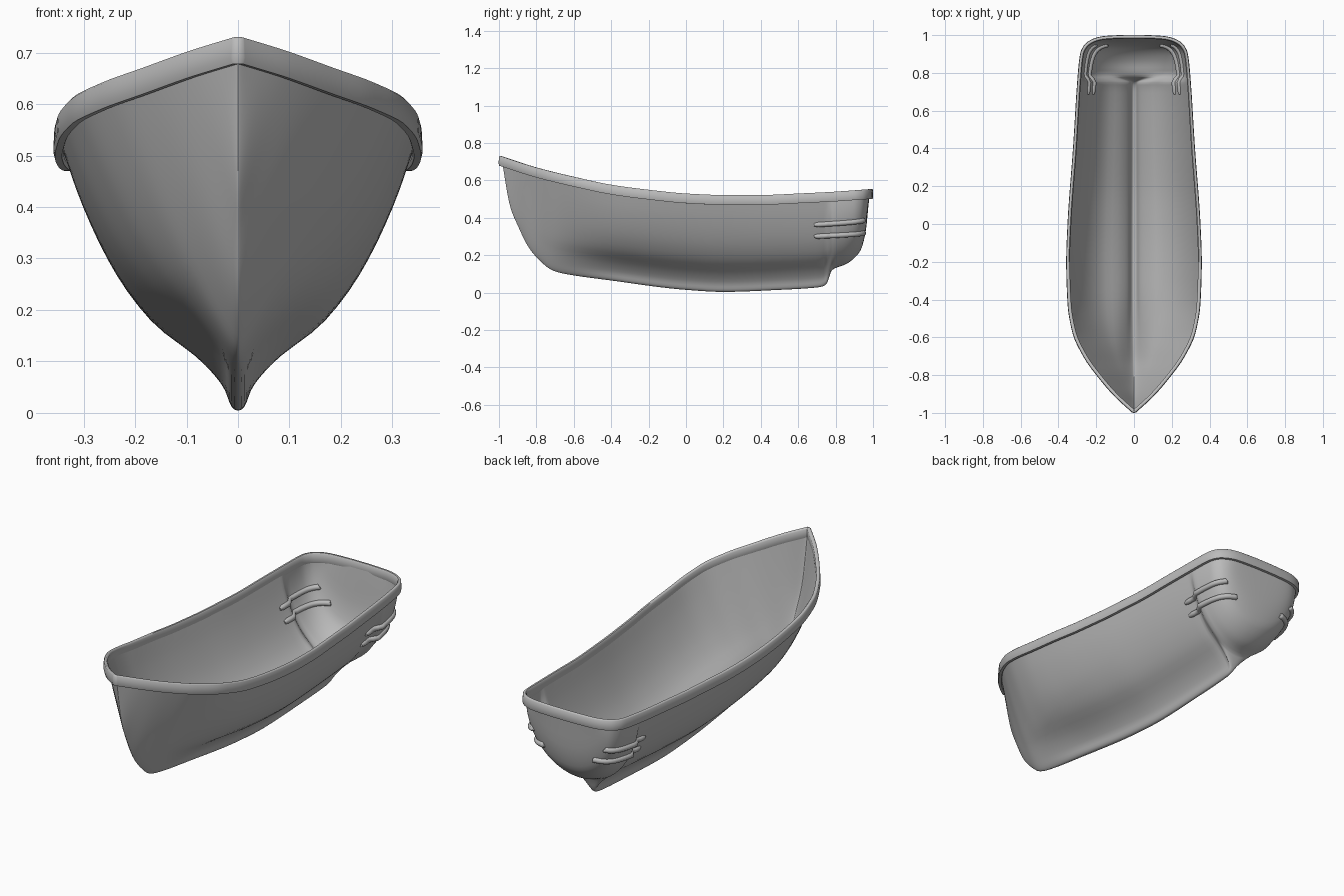
import bpy, bmesh, math
from mathutils import Vector

if "Cube" in bpy.data.objects:
    bpy.data.objects.remove(bpy.data.objects["Cube"])

grey = bpy.data.materials.new("plain grey")
grey.use_nodes = True
grey.diffuse_color = (0.5, 0.5, 0.5, 1)
grey.node_tree.nodes["Principled BSDF"].inputs["Base Color"].default_value = (0.5, 0.5, 0.5, 1)


def smooth_curve(*pts):
    """Monotone cubic through the points, returned as a function."""
    n = len(pts)
    d = [(b[1] - a[1]) / (b[0] - a[0]) for a, b in zip(pts, pts[1:])]
    m = [d[0]] + [0 if a * b <= 0 else 2 * a * b / (a + b) for a, b in zip(d, d[1:])] + [d[-1]]

    def f(x):
        x = min(max(x, pts[0][0]), pts[-1][0])
        i = max(k for k in range(n - 1) if pts[k][0] <= x)
        h = pts[i + 1][0] - pts[i][0]
        s = (x - pts[i][0]) / h
        return ((1 + 2 * s) * (1 - s) ** 2 * pts[i][1] + s * s * (3 - 2 * s) * pts[i + 1][1]
                + h * s * (1 - s) * ((1 - s) * m[i] - s * m[i + 1]))
    return f


def ramp(x, a, b):
    s = min(max((x - a) / (b - a), 0), 1)
    return s * s * (3 - 2 * s)


# Lines of the boat along its length
keel = smooth_curve((-.985, .71), (-.94, .46), (-.9, .36), (-.84, .24), (-.78, .17), (-.72, .122),
                    (-.66, .103), (-.4, .065), (0, .015), (.2, .004), (.5, .015), (.72, .03),
                    (.75, .045), (.765, .08), (.78, .12), (.86, .155), (.93, .22), (.96, .32),
                    (.975, .46), (.982, .53))
rim_top = smooth_curve((-1, .735), (-.8, .67), (-.6, .62), (-.4, .577), (-.2, .55), (0, .53),
                       (.2, .522), (.4, .522), (.6, .53), (.8, .54), (1, .555))
beam = smooth_curve((-.985, 0), (-.9, .092), (-.8, .178), (-.7, .25), (-.57, .31), (-.42, .335),
                    (-.2, .342), (0, .335), (.4, .306), (.8, .28), (.9, .268), (.94, .248),
                    (.965, .21), (.978, .16), (.982, .1))
mid_section = smooth_curve((0, 0), (.008, .03), (.09, .085), (.19, .21), (.35, .51),
                           (.54, .72), (.8, .9), (1, 1))


def hull_top(y):
    return rim_top(y) - .03


def half_width(y, t):
    """Half width at height fraction t between keel and hull top."""
    bow, stern = 1 - ramp(y, -.85, -.3), ramp(y, .745, .79)
    shape = mid_section(t)
    shape += (t ** .8 - shape) * bow
    shape += (math.sqrt(max(0, 1 - (1 - t) ** 2)) - shape) * stern
    return beam(y) * shape


def half_mesh(name, rows, cyclic=False):
    """Skin rows of points and mirror the result across the middle."""
    bm = bmesh.new()
    grid = [[bm.verts.new(p) for p in row] for row in rows]
    n = len(rows[0])
    for a, b in zip(grid, grid[1:]):
        for j in range(n if cyclic else n - 1):
            k = (j + 1) % n
            bm.faces.new((a[j], b[j], b[k], a[k]))
    bmesh.ops.remove_doubles(bm, verts=bm.verts, dist=.0002)
    mesh = bpy.data.meshes.new(name)
    bm.to_mesh(mesh)
    bm.free()
    ob = bpy.data.objects.new(name, mesh)
    bpy.context.collection.objects.link(ob)
    mesh.materials.append(grey)
    mirror = ob.modifiers.new("mirror", "MIRROR")
    mirror.merge_threshold = .0005
    bpy.ops.object.select_all(action="DESELECT")
    ob.select_set(True)
    bpy.context.view_layer.objects.active = ob
    bpy.ops.object.shade_smooth_by_angle(angle=math.radians(50))
    return ob


# Hull: sections from the stem to the transom
COUNT, LEVELS = 100, 22
stations = [-.0015 - .9835 * math.cos(math.pi * i / COUNT) for i in range(COUNT + 1)]
stations = sorted(stations + [.75, .765, .78])
hull_rows = []
for y in stations:
    top = hull_top(y)
    low = min(keel(y), top)
    levels = [(j / LEVELS) ** 1.7 for j in range(LEVELS + 1)]
    hull_rows.append([(half_width(y, t), y, low + (top - low) * t) for t in levels])
half_mesh("hull", hull_rows)

# Rim: a band swept around the top of the hull
path = [Vector((beam(y), y)) for y in stations] + [Vector((.05, .984)), Vector((0, .984))]
rim_rows = []
for i, p in enumerate(path):
    if i == 0:
        normal = Vector((0, -1))
    elif i == len(path) - 1:
        normal = Vector((0, 1))
    else:
        along = (path[i + 1] - path[i - 1]).normalized()
        normal = Vector((along.y, -along.x))
    row = []
    for offset, drop in ((.014, .052), (.017, .04), (.015, .004), (.011, 0), (.002, 0),
                         (-.003, .006), (-.003, .045), (0, .052)):
        q = p + normal * offset
        row.append((max(q.x, 0), q.y, rim_top(p.y) - drop))
    rim_rows.append(row)
half_mesh("rim", rim_rows, cyclic=True)

# Rubbing strips: two round bars on each stern quarter
for label, z_front, z_back in (("lower", .3, .32), ("upper", .362, .388)):
    for side_name, side in (("left", 1), ("right", -1)):
        name = f"{label}_{side_name}_strip"
        curve = bpy.data.curves.new(name, "CURVE")
        curve.dimensions = "3D"
        curve.bevel_depth = .014
        curve.bevel_resolution = 3
        curve.use_fill_caps = True
        steps = 20
        spline = curve.splines.new("POLY")
        spline.points.add(steps)
        for i, point in enumerate(spline.points):
            s = i / steps
            y = .685 + .265 * math.sin(s * math.pi / 2)
            z = z_front + (z_back - z_front) * s
            t = (z - keel(y)) / (hull_top(y) - keel(y))
            point.co = (side * (half_width(y, t) + .002), y, z, 1)
            point.radius = .6 if i in (0, steps) else 1
        spline.use_smooth = True
        curve.materials.append(grey)
        bpy.context.collection.objects.link(bpy.data.objects.new(name, curve))
